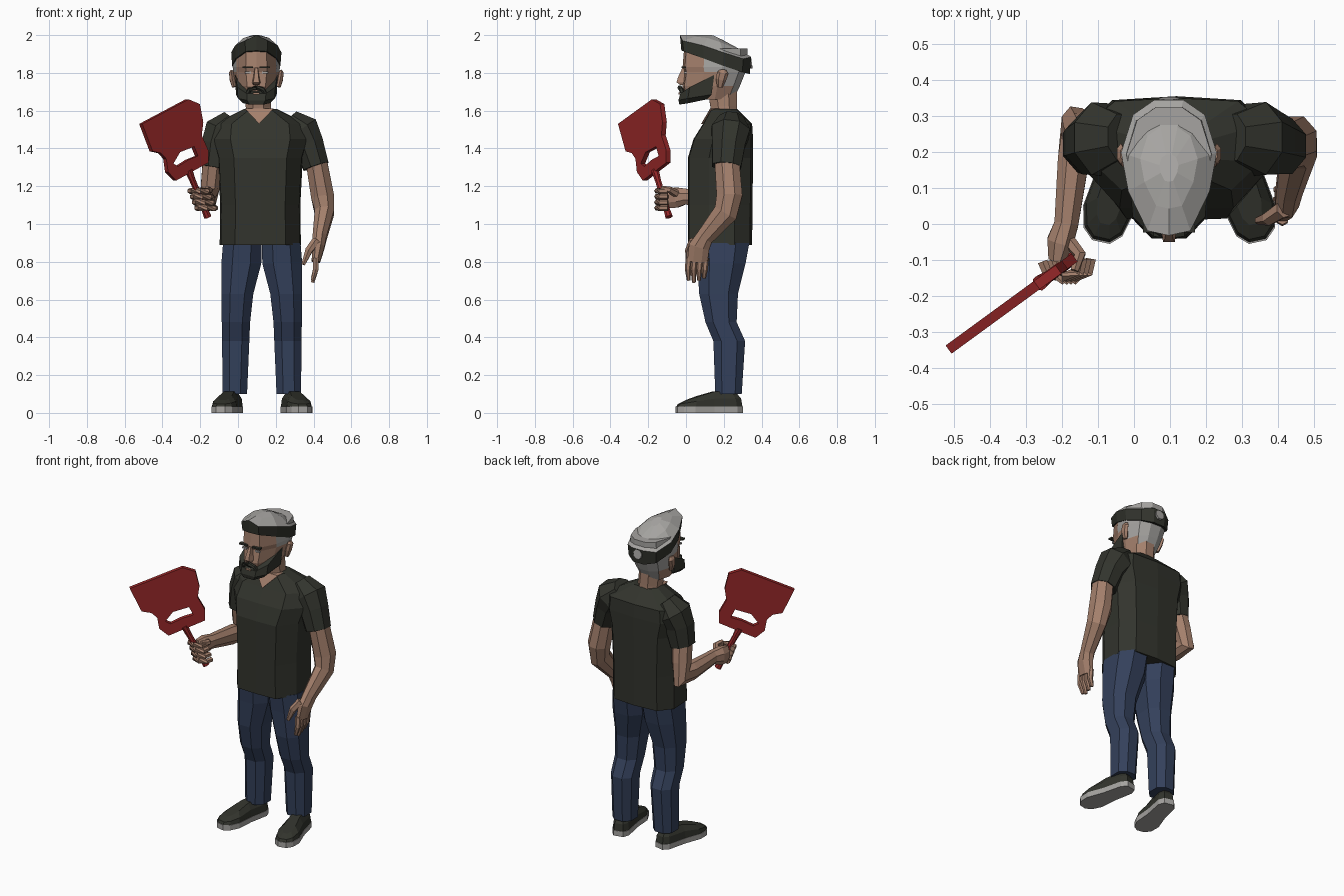
import bpy, bmesh, math
from mathutils import Vector as V


def material(name, rgb):
    m = bpy.data.materials.new(name)
    m.diffuse_color = (*rgb, 1)
    return m


SKIN = material("skin", (0.37, 0.215, 0.15))
DARK = material("charcoal", (0.032, 0.034, 0.026))
DENIM = material("denim", (0.034, 0.052, 0.105))
GREY = material("light_grey", (0.38, 0.37, 0.355))
RED = material("red", (0.30, 0.02, 0.021))


def finish(name, bm, mats, rule=None):
    bmesh.ops.recalc_face_normals(bm, faces=bm.faces)
    bm.normal_update()
    me = bpy.data.meshes.new(name)
    for m in mats:
        me.materials.append(m)
    if rule:
        for f in bm.faces:
            f.material_index = rule(f.calc_center_median(), f.normal)
    bm.to_mesh(me)
    bm.free()
    ob = bpy.data.objects.new(name, me)
    bpy.context.collection.objects.link(ob)
    return ob


def loft(name, rings, mats, rule=None):
    """Skin a stack of equal-length point rings and cap both ends."""
    bm = bmesh.new()
    vs = [[bm.verts.new(p) for p in r] for r in rings]
    n = len(vs[0])
    for a, b in zip(vs, vs[1:]):
        for i in range(n):
            bm.faces.new((a[i], a[(i + 1) % n], b[(i + 1) % n], b[i]))
    bm.faces.new(vs[0])
    bm.faces.new(vs[-1])
    return finish(name, bm, mats, rule)


def tube(name, pts, mat, n=8):
    """Limb through (x, y, z, rx, ry) stations."""
    rings = []
    for i, p in enumerate(pts):
        c = V(p[:3])
        d = (V(pts[min(i + 1, len(pts) - 1)][:3]) - V(pts[max(i - 1, 0)][:3])).normalized()
        ref = V((1, 0, 0)) if abs(d.x) < 0.85 else V((0, 0, 1))
        u = (ref - d * d.dot(ref)).normalized()
        w = d.cross(u)
        ang = [2 * math.pi * (k + 0.5) / n for k in range(n)]
        rings.append([c + u * p[3] * math.cos(a) + w * p[4] * math.sin(a) for a in ang])
    return loft(name, rings, [mat])


def box(name, c, s, mat):
    bm = bmesh.new()
    bmesh.ops.create_cube(bm, size=1)
    bmesh.ops.scale(bm, vec=s, verts=bm.verts)
    bmesh.ops.translate(bm, vec=c, verts=bm.verts)
    return finish(name, bm, [mat])


def mirrored(half):
    """Close a half outline (x >= 0) listed front to back."""
    return half + [(-x, y) for x, y in reversed(half) if x > 0]


def ring(outline, cx, z, hw, yf, yb):
    my, hy = (yf + yb) / 2, (yb - yf) / 2
    return [(cx + x * hw, my + y * hy, z) for x, y in outline]


# shirt body
TORSO = mirrored([(0, -1), (0.62, -0.97), (0.97, -0.35), (1, 0.45), (0.7, 0.93), (0, 1)])
loft("shirt", [ring(TORSO, 0.118, *s) for s in (
    (0.89, 0.215, 0.01, 0.35), (1.1, 0.212, 0.01, 0.352), (1.35, 0.225, 0.01, 0.355),
    (1.45, 0.255, 0.04, 0.355), (1.53, 0.245, 0.09, 0.35), (1.61, 0.085, 0.135, 0.27))], [DARK])

# sleeves
tube("left_sleeve", [(0.27, 0.24, 1.555, 0.06, 0.07), (0.335, 0.235, 1.49, 0.105, 0.11),
                     (0.375, 0.225, 1.42, 0.085, 0.095), (0.413, 0.215, 1.305, 0.074, 0.083)], DARK)
tube("right_sleeve", [(-0.03, 0.24, 1.555, 0.06, 0.07), (-0.085, 0.235, 1.49, 0.1, 0.11),
                      (-0.11, 0.225, 1.42, 0.09, 0.095), (-0.13, 0.22, 1.3, 0.074, 0.083)], DARK)

# lowered arm and open hand
tube("left_arm", [(0.41, 0.215, 1.36, 0.06, 0.07), (0.447, 0.23, 1.15, 0.066, 0.074),
                  (0.457, 0.21, 1.06, 0.055, 0.07), (0.432, 0.1, 0.93, 0.04, 0.05),
                  (0.425, 0.07, 0.88, 0.036, 0.06), (0.412, 0.06, 0.80, 0.024, 0.058)], SKIN)
for k in range(4):
    o = (k - 1.5) * 0.03
    tip = 0.69 + 0.012 * abs(k - 1)
    tube("left_finger", [(0.412, 0.06 + o, 0.82, 0.018, 0.017), (0.412, 0.055 + o, 0.76, 0.017, 0.016),
                         (0.395, 0.055 + o * 0.9, tip, 0.01, 0.01)], SKIN, 6)
tube("left_thumb", [(0.415, 0.04, 0.91, 0.025, 0.025), (0.375, 0.015, 0.86, 0.022, 0.02),
                    (0.345, 0.01, 0.785, 0.011, 0.012)], SKIN, 6)

# raised forearm and fist
tube("right_arm", [(-0.13, 0.22, 1.35, 0.06, 0.068), (-0.145, 0.25, 1.2, 0.056, 0.065),
                   (-0.16, 0.27, 1.125, 0.045, 0.08), (-0.168, 0.18, 1.125, 0.047, 0.06),
                   (-0.188, 0.0, 1.145, 0.036, 0.045), (-0.205, -0.05, 1.14, 0.04, 0.058),
                   (-0.215, -0.1, 1.135, 0.025, 0.055)], SKIN)
for k in range(4):
    z = 1.175 - k * 0.03
    cx = -0.19 + (1.14 - z) * 0.4
    arc = [math.radians(a) for a in (175, 225, 275, 325, 375)]
    tube("right_finger", [(cx + 0.05 * math.cos(a), -0.108 + 0.045 * math.sin(a), z, 0.016, 0.016)
                          for a in arc], SKIN, 6)
tube("right_thumb", [(-0.18, -0.05, 1.16, 0.02, 0.022), (-0.15, -0.085, 1.18, 0.018, 0.018),
                     (-0.165, -0.13, 1.19, 0.012, 0.013)], SKIN, 6)

# trouser legs and shoes, mirrored about the hips
MID = 0.126
LEG = [(0.45, -1), (1, -0.5), (1, 0.5), (0.45, 1), (-0.45, 1), (-1, 0.5), (-1, -0.5), (-0.45, -1)]
for s, side in ((-1, "right"), (1, "left")):
    loft(side + "_trouser_leg", [ring(LEG, MID + s * (a + b) / 2, z, (b - a) / 2, yf, yb)
         for z, a, b, yf, yb in (
            (0.1, 0.078, 0.208, 0.155, 0.295), (0.38, 0.066, 0.21, 0.145, 0.313),
            (0.48, 0.062, 0.212, 0.103, 0.268), (0.63, 0.045, 0.214, 0.07, 0.275),
            (0.79, 0.003, 0.214, 0.06, 0.315), (0.9, 0.0, 0.205, 0.05, 0.335))], [DENIM])

    def sole_ring(k, zf):
        heel, toe = V((MID + s * 0.142, 0.295)), V((MID + s * 0.218, -0.05))
        d = toe - heel
        w = V((-d.y, d.x)).normalized()
        st = [(0.0, 0.03), (0.1, 0.052), (0.45, 0.055), (0.75, 0.07), (0.92, 0.055), (1.0, 0.025)]
        out = [(t, h) for t, h in st] + [(t, -h) for t, h in reversed(st)]
        return [(*(heel + d * (0.42 + (t - 0.42) * (0.5 + k / 2)) + w * h * k), zf(t)) for t, h in out]

    loft(side + "_shoe_sole", [sole_ring(1, lambda t: 0), sole_ring(1, lambda t: 0.033)], [GREY])
    loft(side + "_shoe_upper", [sole_ring(0.97, lambda t: 0.03),
         sole_ring(0.88, lambda t: 0.075 if t < 0.5 else 0.075 - 0.055 * (t - 0.5)),
         sole_ring(0.5, lambda t: 0.112 if t < 0.5 else 0.112 - 0.09 * (t - 0.5))], [DARK])

# neck and open collar
tube("neck", [(0.112, 0.205, 1.52, 0.08, 0.075), (0.108, 0.2, 1.62, 0.072, 0.076),
              (0.1, 0.19, 1.74, 0.075, 0.085)], SKIN)
collar = [(0.035, 0.128, 1.612), (0.112, 0.08, 1.53), (0.19, 0.128, 1.612)]
loft("collar_skin", [collar, [(x, y + 0.05, z) for x, y, z in collar]], [SKIN])

# head: skin in front, short grey hair behind
HX = 0.097
HEAD = mirrored([(0, -1), (0.45, -0.93), (0.85, -0.35), (1, 0.22), (0.75, 0.78), (0.3, 1)])
loft("head", [ring(HEAD, HX, *s) for s in (
    (1.66, 0.085, 0.0, 0.25), (1.73, 0.108, -0.02, 0.285), (1.805, 0.122, -0.008, 0.315),
    (1.83, 0.125, -0.018, 0.325), (1.93, 0.118, -0.01, 0.325))], [SKIN, GREY],
     lambda c, n: int(c.z > 1.68 and (c.y > 0.2 or (c.y > 0.1 and c.z > 1.8))))

# cap: dark sloping band with a grey crown
def cap_ring(k, zf):
    r = ring(HEAD, HX, 0, 0.133 * k, 0.155 - 0.187 * k, 0.155 + 0.19 * k)
    return [(x, y, zf(y, abs(x - HX) / 0.133)) for x, y, z in r]

def ridge(y):
    return 2.0 - 0.47 * max(0, y - 0.14)

loft("cap", [cap_ring(0.96, lambda y, x: 1.918 - 0.36 * max(y, 0) - 0.01 * x),
             cap_ring(1, lambda y, x: ridge(y) - 0.065 * x),
             cap_ring(0.6, lambda y, x: ridge(y) - 0.03 * x),
             cap_ring(0.2, lambda y, x: ridge(y))], [DARK, GREY],
     lambda c, n: int(n.z > 0.45))
tube("cap_back_spot", [(HX, 0.335, 1.85, 0.03, 0.03), (HX, 0.349, 1.852, 0.03, 0.03)], GREY)

# beard: chin ring, jaw ring, rising top edge
def beard_ring(w, yf, yb, zf, zs, zb):
    h = [(0.45 * w, yf, zf), (0.9 * w, yf + 0.05, zs), (w, yb, zb)]
    return h + [(-x, y, z) for x, y, z in reversed(h)]

loft("beard", [[(HX + x, y, z) for x, y, z in beard_ring(*r)] for r in (
    (0.08, -0.035, 0.11, 1.632, 1.64, 1.66), (0.108, -0.04, 0.135, 1.655, 1.665, 1.685),
    (0.112, -0.03, 0.15, 1.69, 1.725, 1.79))], [DARK])
for s in (-1, 1):
    # facial features in pairs
    tube("moustache", [(HX, -0.033, 1.722, 0.014, 0.014), (HX + s * 0.035, -0.025, 1.712, 0.013, 0.013),
                       (HX + s * 0.055, -0.01, 1.67, 0.012, 0.012)], DARK, 6)
    box("eyebrow", (HX + s * 0.045, -0.012, 1.83), (0.055, 0.024, 0.01), DARK)
    box("eye", (HX + s * 0.045, -0.004, 1.803), (0.032, 0.012, 0.01), GREY)
    tube("ear", [(HX + s * 0.118, 0.18, 1.725, 0.012, 0.015), (HX + s * 0.128, 0.185, 1.765, 0.015, 0.028),
                 (HX + s * 0.133, 0.195, 1.8, 0.013, 0.03), (HX + s * 0.128, 0.195, 1.815, 0.008, 0.018)], SKIN, 6)
box("lower_lip", (HX, -0.036, 1.69), (0.035, 0.008, 0.01), SKIN)
loft("nose", [[(HX + x * w, y, z) for x, y in ((-1, 0.02), (-0.6, yf), (0.6, yf), (1, 0.02))]
     for z, w, yf in ((1.735, 0.022, -0.03), (1.75, 0.027, -0.05), (1.775, 0.02, -0.043),
                      (1.825, 0.012, -0.02))], [SKIN])

# broad blade: upright slab with a hand hole, drawn in x-z and sheared along its plane
def on_plane(x, z):
    return V((x, 0.73 * (x + 0.14) - 0.075, z))

OUTER = [(-0.515, 1.53), (-0.27, 1.66), (-0.21, 1.635), (-0.192, 1.54), (-0.2, 1.47), (-0.165, 1.39),
         (-0.165, 1.325), (-0.335, 1.23), (-0.378, 1.275), (-0.388, 1.345), (-0.415, 1.375), (-0.46, 1.385)]
HOLE = [(-0.35, 1.32), (-0.315, 1.38), (-0.24, 1.41), (-0.22, 1.36), (-0.27, 1.34), (-0.325, 1.305)]
NORMAL = V((0.59, -0.81, 0))
bm = bmesh.new()
edges = []
for loop in (OUTER, HOLE):
    vs = [bm.verts.new(on_plane(x, z) - NORMAL * 0.014) for x, z in loop]
    edges += [bm.edges.new((vs[i - 1], vs[i])) for i in range(len(vs))]
bmesh.ops.triangle_fill(bm, use_beauty=True, edges=edges, normal=NORMAL)
ext = bmesh.ops.extrude_face_region(bm, geom=bm.faces[:], use_keep_orig=True)
bmesh.ops.translate(bm, vec=NORMAL * 0.028, verts=[g for g in ext["geom"] if isinstance(g, bmesh.types.BMVert)])
finish("blade", bm, [RED])
tube("blade_handle", [(*on_plane(x, z), r, r) for x, z, r in (
    (-0.262, 1.285, 0.022), (-0.24, 1.23, 0.017), (-0.18, 1.085, 0.017), (-0.16, 1.037, 0.021))], RED, 8)
